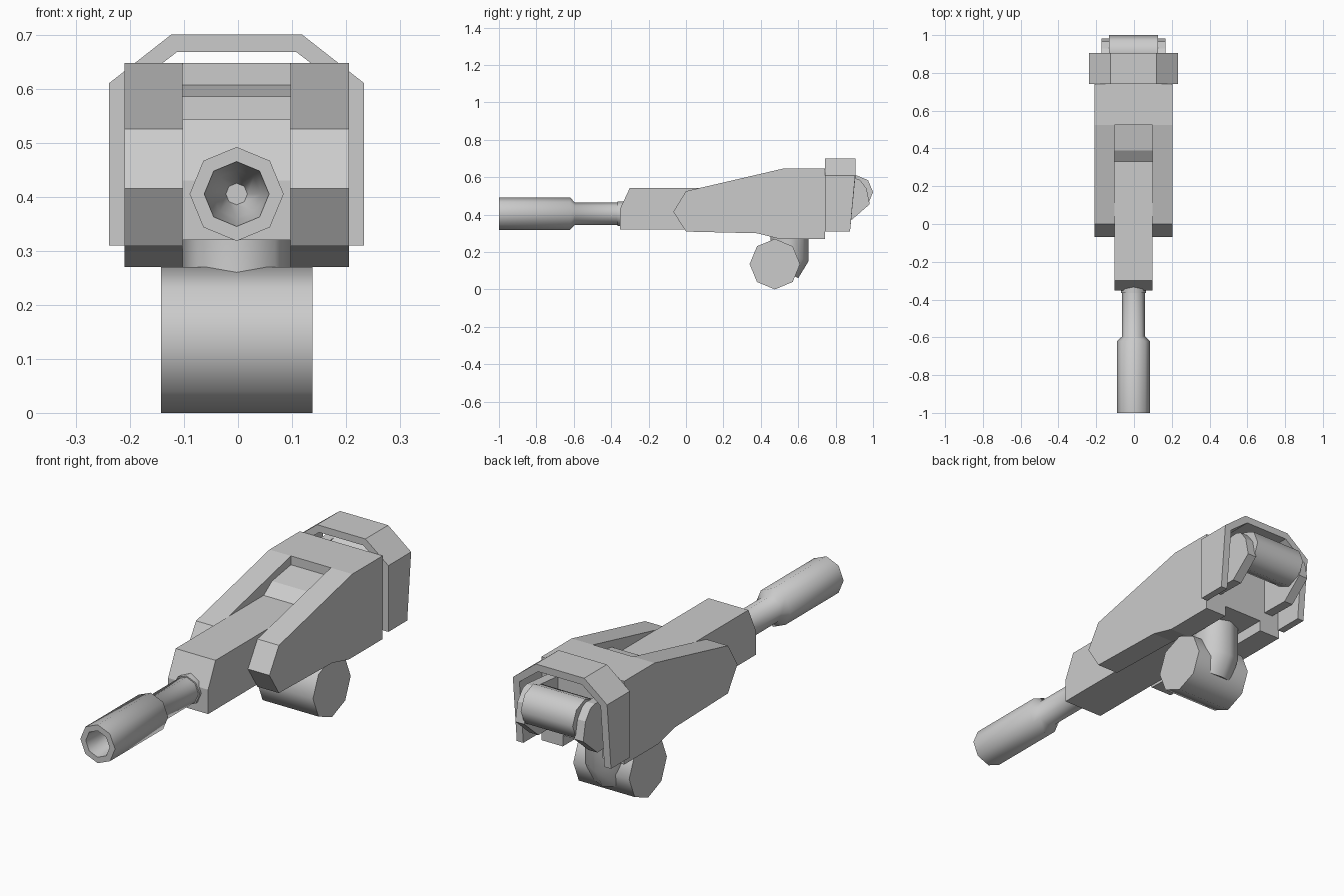
import bpy, bmesh, math
from mathutils import Vector

if "Cube" in bpy.data.objects:
    bpy.data.objects.remove(bpy.data.objects["Cube"])

X0 = -0.0025  # the model's symmetry plane

metal = bpy.data.materials.new("plain_grey")
metal.diffuse_color = (0.6, 0.6, 0.6, 1)
metal.use_nodes = True
metal.node_tree.nodes["Principled BSDF"].inputs["Base Color"].default_value = metal.diffuse_color


def finish(name, bm, smooth=None):
    bmesh.ops.recalc_face_normals(bm, faces=bm.faces[:])
    me = bpy.data.meshes.new(name)
    bm.to_mesh(me)
    bm.free()
    me.materials.append(metal)
    ob = bpy.data.objects.new(name, me)
    ob.location.x = X0
    bpy.context.collection.objects.link(ob)
    if smooth:
        bpy.ops.object.select_all(action='DESELECT')
        bpy.context.view_layer.objects.active = ob
        ob.select_set(True)
        bpy.ops.object.shade_smooth_by_angle(angle=math.radians(smooth))
    return ob


def extrude(name, points, a, b, axis='X'):
    """Prism: (y, z) outline along x, or (x, z) outline along y."""
    bm = bmesh.new()
    put = (lambda p: (a, p[0], p[1])) if axis == 'X' else (lambda p: (p[0], a, p[1]))
    face = bm.faces.new([bm.verts.new(put(p)) for p in points])
    out = bmesh.ops.extrude_face_region(bm, geom=[face])
    d = Vector((b - a, 0, 0)) if axis == 'X' else Vector((0, b - a, 0))
    bmesh.ops.translate(bm, verts=[v for v in out['geom'] if isinstance(v, bmesh.types.BMVert)], vec=d)
    return finish(name, bm)


def loft(name, rings, smooth=48):
    """Skin a list of rings of points and cap both ends."""
    bm = bmesh.new()
    rows = [[bm.verts.new(p) for p in ring] for ring in rings]
    n = len(rows[0])
    for r, s in zip(rows, rows[1:]):
        for i in range(n):
            j = (i + 1) % n
            bm.faces.new((r[i], r[j], s[j], s[i]))
    bm.faces.new(rows[0])
    bm.faces.new(rows[-1])
    return finish(name, bm, smooth)


OCT = [(math.cos(i * math.pi / 4), math.sin(i * math.pi / 4)) for i in range(8)]


def ring_y(y, r, z=0.405):
    return [(r * c, y, z + r * s) for c, s in OCT]


def ring_x(x, r, y, z):
    return [(x, y + r * c, z + r * s) for c, s in OCT]


# barrel with flared muzzle and tapered bore
loft("barrel", [ring_y(y, r) for y, r in (
    (-0.80, 0.02), (-0.87, 0.045), (-1.0, 0.06), (-1.0, 0.087),
    (-0.62, 0.087), (-0.595, 0.06), (-0.30, 0.06))])
loft("barrel_collar", [ring_y(-0.365, 0.066), ring_y(-0.31, 0.066)])

# gun block with stepped rear
extrude("gun_block", [(-0.353, 0.32), (-0.353, 0.43), (-0.30, 0.543), (0.33, 0.543),
                      (0.39, 0.585), (0.525, 0.607), (0.70, 0.607), (0.70, 0.32)], -0.1, 0.1)

# housing: two side cheeks joined by a rear bridge
cheek = [(-0.068, 0.415), (0, 0.525), (0.525, 0.647), (0.742, 0.647),
         (0.742, 0.27), (0.50, 0.27), (0.38, 0.30), (0, 0.309)]
for side, s in (("left", -1), ("right", 1)):
    extrude(side + "_cheek", cheek, 0.1 * s, 0.2075 * s)
extrude("housing_bridge", [(0.525, 0.32), (0.525, 0.647), (0.742, 0.647), (0.742, 0.32)], -0.1, 0.1)

# rear hood: open arch, with its side walls raked at the back edge
outer = [(0.236, 0.31), (0.236, 0.61), (0.121, 0.70)]
inner = [(0.11, 0.668), (0.203, 0.597), (0.203, 0.31)]
half = outer + inner
arch = outer + [(-x, z) for x, z in reversed(outer)]
arch += [(-x, z) for x, z in reversed(inner)] + inner
hood = extrude("rear_hood", arch, 0.742, 0.905, 'Y')
for v in hood.data.vertices:
    if v.co.y > 0.8 and v.co.z < 0.4:
        v.co.y = 0.877

# rear drum held between two arms
loft("rear_drum", [ring_x(x, 0.09, 0.91, 0.52) for x in (-0.13, 0.13)])
arm = [(0.73, 0.37), (0.73, 0.58), (0.90, 0.595), (0.93, 0.585), (0.965, 0.54),
       (0.982, 0.455), (0.88, 0.367)]
for side, s in (("left", -1), ("right", 1)):
    extrude(side + "_drum_arm", arm, 0.125 * s, 0.17 * s)

# mounting pivot and the neck that joins it to the gun block
loft("mount_pivot", [ring_x(x, 0.135, 0.475, 0.135) for x in (-0.14, 0.14)])


def neck_ring(z, y, ry, slope=0.0):
    return [(0.1 * c, y + ry * s, z + slope * s) for c, s in OCT]


loft("mount_neck", [neck_ring(0.33, 0.553, 0.102), neck_ring(0.19, 0.553, 0.102, -0.04),
                    neck_ring(0.10, 0.52, 0.08, -0.04)])
